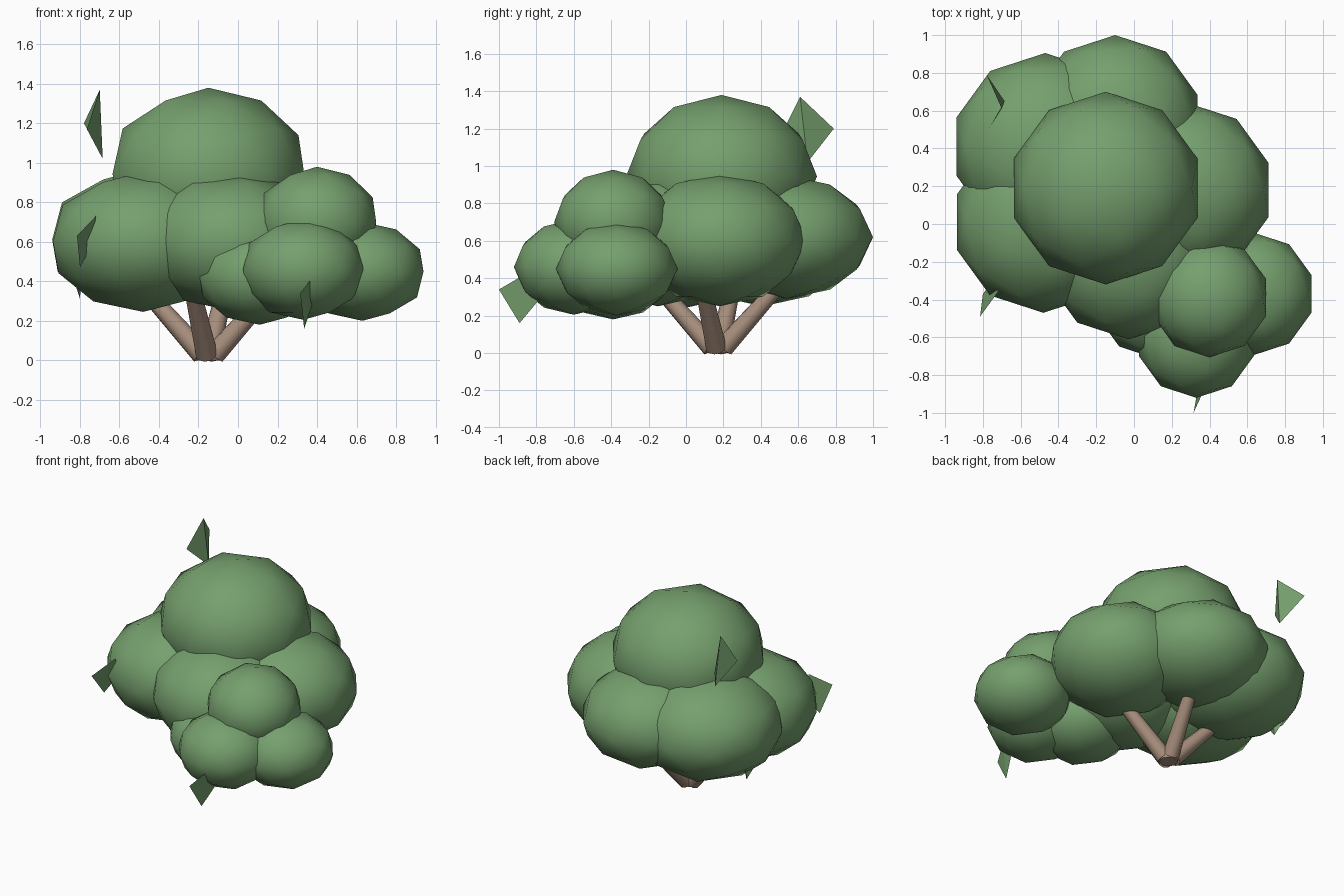
import bpy, bmesh
from mathutils import Vector

cube = bpy.data.objects.get("Cube")
if cube:
    bpy.data.objects.remove(cube, do_unlink=True)


def make_material(name, rgb):
    mat = bpy.data.materials.new(name)
    mat.use_nodes = True
    color = (*rgb, 1.0)
    mat.diffuse_color = color
    bsdf = next(n for n in mat.node_tree.nodes if n.type == 'BSDF_PRINCIPLED')
    bsdf.inputs["Base Color"].default_value = color
    bsdf.inputs["Roughness"].default_value = 0.9
    return mat


green = make_material("leaf_green", (0.18, 0.35, 0.155))
bark = make_material("bark_brown", (0.40, 0.28, 0.21))


def add_object(name, bm, mat, smooth=True):
    mesh = bpy.data.meshes.new(name)
    bm.to_mesh(mesh)
    bm.free()
    mesh.materials.append(mat)
    for poly in mesh.polygons:
        poly.use_smooth = smooth
    obj = bpy.data.objects.new(name, mesh)
    bpy.context.collection.objects.link(obj)
    return obj


def foliage(name, center, width, height):
    bm = bmesh.new()
    bmesh.ops.create_icosphere(bm, subdivisions=2, radius=1)
    bmesh.ops.scale(bm, vec=(width, width, height), verts=bm.verts)
    obj = add_object(name, bm, green)
    obj.location = center


def branch(name, start, end, r_start, r_end):
    axis = Vector(end) - Vector(start)
    bm = bmesh.new()
    bmesh.ops.create_cone(bm, cap_ends=True, segments=10, radius1=r_start,
                          radius2=r_end, depth=axis.length)
    obj = add_object(name, bm, bark)
    for poly in obj.data.polygons:
        poly.use_smooth = len(poly.vertices) == 4
    obj.rotation_mode = 'QUATERNION'
    obj.rotation_quaternion = axis.to_track_quat('Z', 'Y')
    obj.location = (Vector(start) + Vector(end)) / 2


def leaf(name, top, outer, bottom, inner):
    # Two triangles folded along the top-to-bottom rib
    bm = bmesh.new()
    t, o, b, i = (bm.verts.new(p) for p in (top, outer, bottom, inner))
    bm.faces.new((t, o, b))
    bm.faces.new((t, b, i))
    add_object(name, bm, green, smooth=False)


# Crown and the ring of large clumps below it
foliage("crown_clump", (-0.15, 0.19, 0.945), 0.51, 0.435)
foliage("back_clump", (-0.10, 0.54, 0.62), 0.46, 0.33)
foliage("back_right_clump", (-0.47, 0.41, 0.61), 0.495, 0.36)
foliage("front_right_clump", (-0.48, 0.01, 0.60), 0.48, 0.355)
foliage("left_clump", (0.27, 0.18, 0.605), 0.465, 0.355)
foliage("front_clump", (-0.03, -0.15, 0.60), 0.46, 0.35)

# Smaller clumps at the front left
foliage("upper_small_clump", (0.40, -0.39, 0.70), 0.315, 0.28)
foliage("side_small_clump", (0.63, -0.37, 0.45), 0.325, 0.25)
foliage("front_small_clump", (0.33, -0.60, 0.46), 0.32, 0.255)
foliage("inner_small_clump", (0.11, -0.39, 0.425), 0.32, 0.245)

# Four branches spreading from one root
root = Vector((-0.15, 0.17, 0.03))
sides = {"left": (0.32, -0.08), "back": (0.08, 0.32),
         "right": (-0.32, 0.08), "front": (-0.08, -0.32)}
for side, (dx, dy) in sides.items():
    direction = Vector((dx, dy, 0.36))
    start = root + Vector((dx, dy, 0)) * 0.1
    branch(side + "_branch", start, start + direction * 1.1, 0.055, 0.038)
branch("root_stump", (-0.15, 0.17, 0), (-0.15, 0.17, 0.06), 0.06, 0.075)

# Loose folded leaves
leaf("high_leaf", (-0.70, 0.61, 1.37), (-0.78, 0.79, 1.20),
     (-0.685, 0.65, 1.02), (-0.765, 0.51, 1.17))
leaf("side_leaf", (-0.72, -0.36, 0.73), (-0.815, -0.49, 0.63),
     (-0.80, -0.37, 0.47), (-0.73, -0.28, 0.60))
leaf("low_leaf", (-0.78, 0.45, 0.66), (-0.86, 0.58, 0.50),
     (-0.80, 0.46, 0.31), (-0.84, 0.32, 0.47))
leaf("front_leaf", (0.37, -0.88, 0.41), (0.315, -1.0, 0.34),
     (0.335, -0.89, 0.16), (0.375, -0.79, 0.28))
